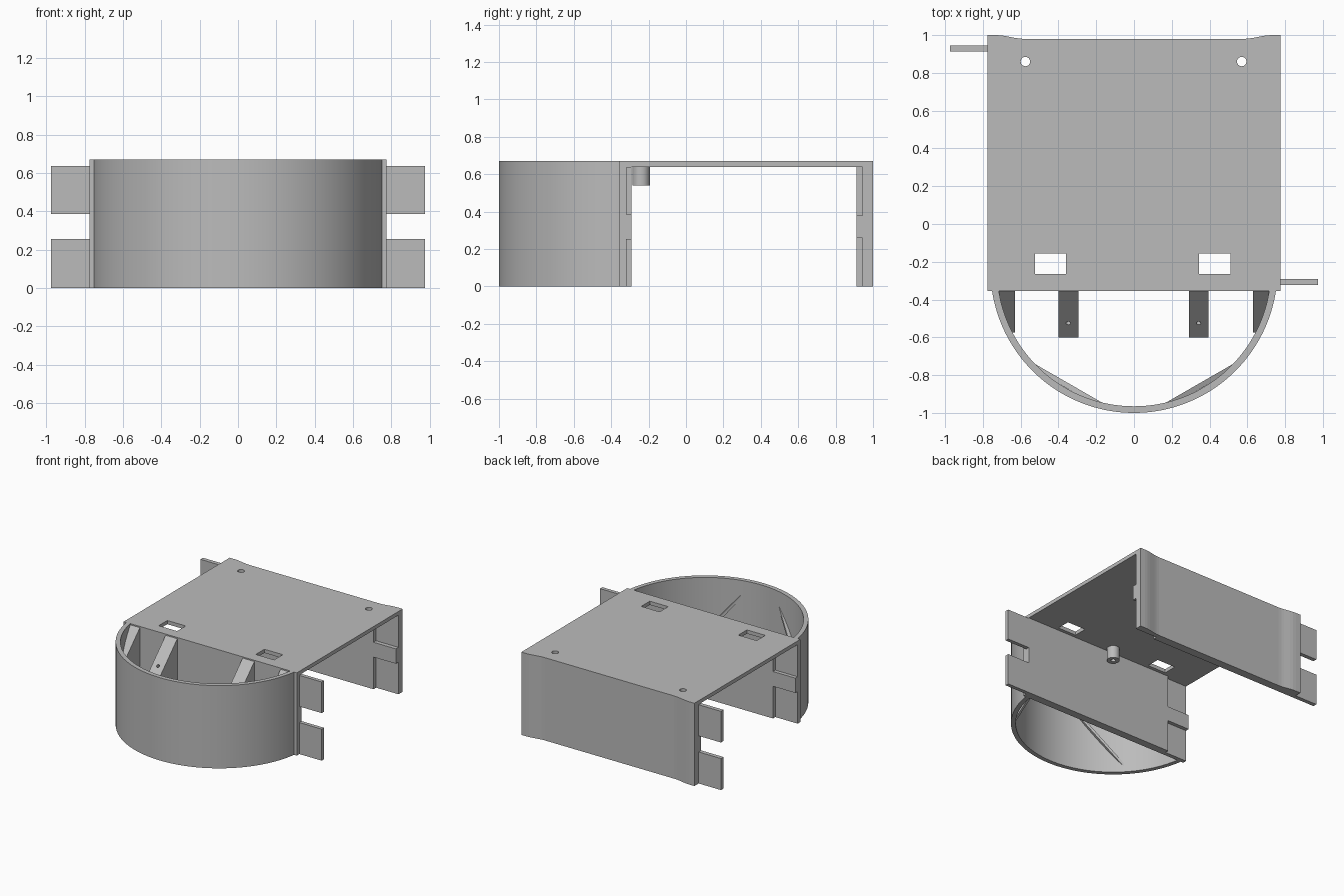
import bpy, bmesh, math
from mathutils import Vector

cube = bpy.data.objects.get("Cube")
if cube:
    bpy.data.objects.remove(cube, do_unlink=True)

grey = bpy.data.materials.new("plain grey")
grey.use_nodes = True
GREY = (0.5, 0.5, 0.5, 1)
grey.diffuse_color = GREY
grey.node_tree.nodes["Principled BSDF"].inputs["Base Color"].default_value = GREY

TOP, PLATE_Z = 0.67, 0.64
HALF_W = 0.775
CENTRE_Y, R_OUT, R_IN = -0.24, 0.76, 0.725


def prism(name, points, vector):
    """Extrude a closed 3D outline along a vector."""
    bm = bmesh.new()
    face = bm.faces.new([bm.verts.new(p) for p in points])
    new = bmesh.ops.extrude_face_region(bm, geom=[face])["geom"]
    bmesh.ops.translate(bm, vec=Vector(vector),
                        verts=[v for v in new if isinstance(v, bmesh.types.BMVert)])
    bmesh.ops.recalc_face_normals(bm, faces=bm.faces)
    mesh = bpy.data.meshes.new(name)
    bm.to_mesh(mesh)
    bm.free()
    mesh.materials.append(grey)
    obj = bpy.data.objects.new(name, mesh)
    bpy.context.collection.objects.link(obj)
    return obj


def slab(name, x0, x1, y0, y1, z0, z1):
    return prism(name, [(x0, y0, z0), (x1, y0, z0), (x1, y1, z0), (x0, y1, z0)],
                 (0, 0, z1 - z0))


def rod(name, centre, radius, length, tilt=0.0, sides=24):
    bpy.ops.mesh.primitive_cylinder_add(vertices=sides, radius=radius, depth=length,
                                        location=centre, rotation=(tilt, 0, 0))
    obj = bpy.context.object
    obj.name = name
    obj.data.materials.append(grey)
    return obj


def activate(obj):
    bpy.ops.object.select_all(action="DESELECT")
    obj.select_set(True)
    bpy.context.view_layer.objects.active = obj


def cut(obj, cutters):
    """Subtract each cutter, then drop it."""
    for cutter in cutters:
        mod = obj.modifiers.new("cut", "BOOLEAN")
        mod.object = cutter
        mod.operation = "DIFFERENCE"
        mod.solver = "EXACT"
        activate(obj)
        bpy.ops.object.modifier_apply(modifier=mod.name)
        bpy.data.objects.remove(cutter, do_unlink=True)


def smooth(obj):
    activate(obj)
    bpy.ops.object.shade_smooth_by_angle(angle=math.radians(30))


# Back outline, flaring out smoothly at both corners
def flare(x):
    t = min(max((abs(x) - 0.58) / 0.15, 0), 1)
    return 0.98 + 0.02 * t * t * (3 - 2 * t)


side = [0.58 + 0.025 * i for i in range(7)] + [HALF_W]
back_xs = [-x for x in reversed(side)] + side
back_line = [(x, flare(x)) for x in back_xs]

# Top plate with screw holes and rectangular slots
outline = [(HALF_W, -0.355), (-HALF_W, -0.355)] + back_line
plate = prism("top_plate", [(x, y, PLATE_Z) for x, y in outline], (0, 0, TOP - PLATE_Z))
cut(plate, [rod("hole_cutter", (x, 0.86, TOP), 0.025, 0.2) for x in (-0.575, 0.57)]
    + [slab("slot_cutter", x, x + 0.165, -0.265, -0.155, 0.5, 0.8) for x in (-0.525, 0.345)])

# Back wall outer skin
skin = [(HALF_W, 0.945), (-HALF_W, 0.945)] + back_line
prism("back_wall_skin", [(x, y, 0) for x, y in skin], (0, 0, PLATE_Z))
# Front wall outer skin
slab("front_wall_skin", -HALF_W, HALF_W, -0.355, -0.322, 0, PLATE_Z)

# Inner wall layers: tabs at one end, pockets around a tongue at the other
for name, s, y0, y1 in (("front", 1, -0.322, -0.292), ("back", -1, 0.912, 0.945)):
    slab(name + "_wall_lining", -0.575 * s, HALF_W * s, y0, y1, 0, PLATE_Z)
    slab(name + "_wall_tongue", -HALF_W * s, -0.575 * s, y0, y1, 0.26, 0.38)
    for level, z0, z1 in (("lower", 0, 0.255), ("upper", 0.385, 0.637)):
        slab(f"{name}_{level}_tab", HALF_W * s, 0.975 * s, y0, y1, z0, z1)

# Curved front shell, open above and below
start = math.asin((0.345 + CENTRE_Y) / R_OUT)
steps = 72
angles = [math.pi + start + (math.pi - 2 * start) * i / steps for i in range(steps + 1)]


def arc(radius):
    return [(radius * math.cos(a), CENTRE_Y + radius * math.sin(a), 0) for a in angles]


smooth(prism("curved_shell", arc(R_OUT) + arc(R_IN)[::-1], (0, 0, TOP)))


# Sloped brackets between the front wall and the shell
def bracket(name, x0, x1, nose_y):
    nose_z = 0.66 + (nose_y + 0.355)
    profile = [(-0.345, 0.66), (-0.355, 0.66), (nose_y, nose_z), (-0.345, 0.15)]
    return prism(name, [(x0, y, z) for y, z in profile], (x1 - x0, 0, 0))


for name, x0 in (("right", -0.4), ("left", 0.29)):
    obj = bracket(name + "_sensor_bracket", x0, x0 + 0.105, -0.6)
    cut(obj, [rod("screw_cutter", (x0 + 0.052, -0.525, 0.49), 0.012, 0.2,
                  math.radians(45), 16)])

for name, s in (("right", -1), ("left", 1)):
    obj = bracket(name + "_side_bracket", 0.63 * s, 0.73 * s, -0.575)
    for v in obj.data.vertices:
        if abs(v.co.x) > 0.7 and v.co.y < -0.5:
            v.co.x = 0.66 * s

    # Diagonal rib along a chord of the shell
    inner, outer = Vector((0.17 * s, -0.945, 0.52)), Vector((0.535 * s, -0.735, 0.03))
    out = Vector((0.5 * s, -0.866, 0)) * 0.028
    prism(name + "_shell_rib", [inner, outer, outer + out, inner + out], (0, 0, 0.03))

# Hollow post under the plate
post = rod("centre_post", (0, CENTRE_Y, 0.592), 0.047, 0.105, sides=32)
cut(post, [rod("post_cutter", (0, CENTRE_Y, 0.56), 0.018, 0.12)])
smooth(post)
